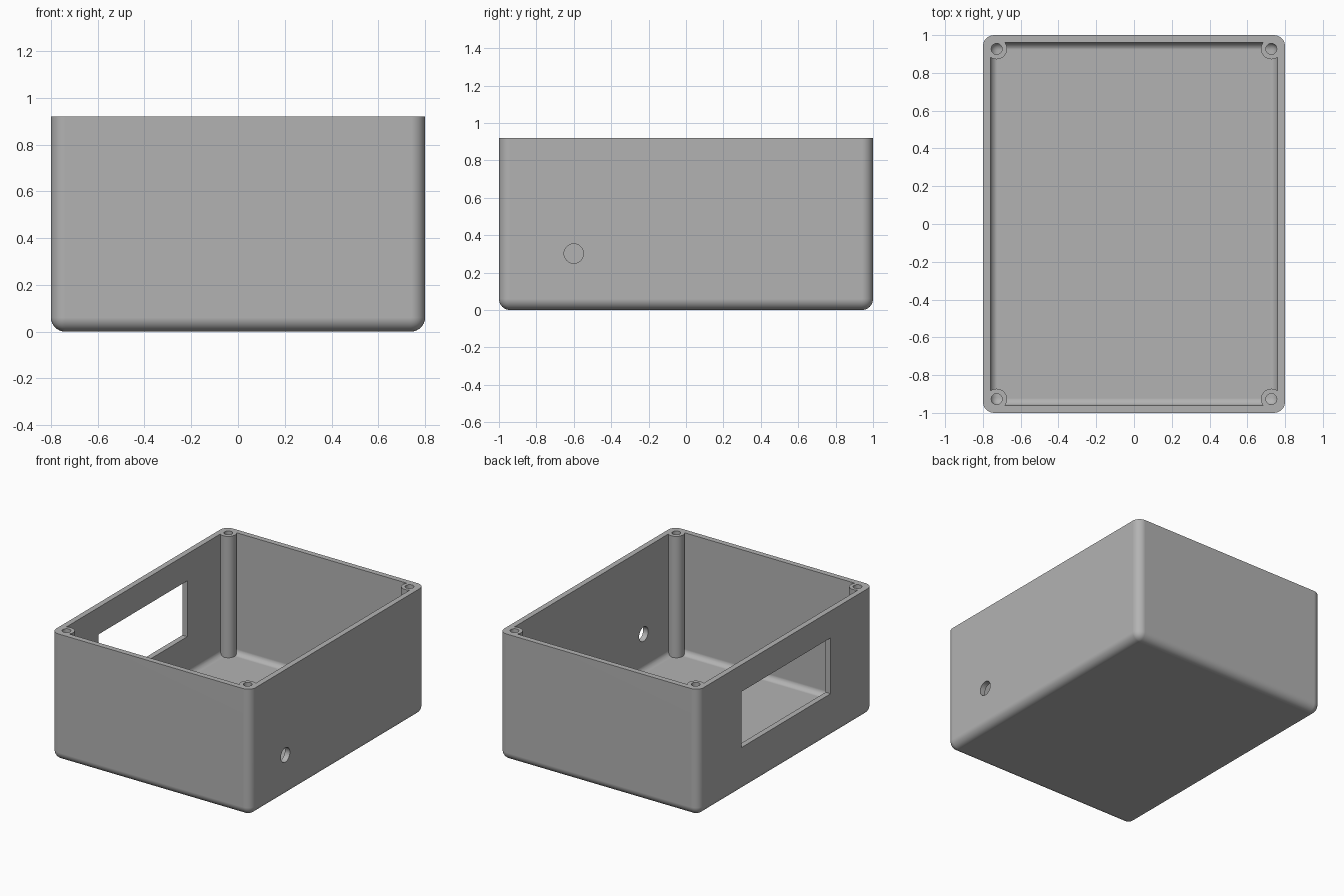
import bpy, bmesh, math
from mathutils import Matrix, Vector

default = bpy.data.objects.get("Cube")
if default:
    bpy.data.objects.remove(default, do_unlink=True)

HEIGHT, WALL = 0.92, 0.04
HALF_X, HALF_Y = 0.8, 1.0
ROUND_OUT, ROUND_IN = 0.06, 0.04
POST_X, POST_Y = 0.727, 0.927

grey = bpy.data.materials.new("plain grey")
grey.use_nodes = True
colour = (0.45, 0.45, 0.45, 1)
grey.diffuse_color = colour
grey.node_tree.nodes["Principled BSDF"].inputs["Base Color"].default_value = colour


def finish(name, bm):
    bmesh.ops.recalc_face_normals(bm, faces=bm.faces[:])
    mesh = bpy.data.meshes.new(name)
    bm.to_mesh(mesh)
    bm.free()
    mesh.materials.append(grey)
    obj = bpy.data.objects.new(name, mesh)
    bpy.context.collection.objects.link(obj)
    return obj


def box(name, low, high, radius=0):
    """Box between two corners; a radius rounds every edge but the top rim."""
    low, high = Vector(low), Vector(high)
    bm = bmesh.new()
    bmesh.ops.create_cube(bm, size=1)
    bmesh.ops.scale(bm, vec=high - low, verts=bm.verts)
    bmesh.ops.translate(bm, vec=(low + high) / 2, verts=bm.verts)
    if radius:
        edges = [e for e in bm.edges
                 if min(v.co.z for v in e.verts) < high.z - 0.001]
        bmesh.ops.bevel(bm, geom=edges, offset=radius, segments=8,
                        profile=0.5, affect='EDGES')
    return finish(name, bm)


def cylinder(name, centre, radius, depth, axis='Z', sides=40):
    bm = bmesh.new()
    turn = Matrix.Rotation(math.pi / 2, 4, 'Y') if axis == 'X' else Matrix()
    bmesh.ops.create_cone(bm, cap_ends=True, segments=sides, radius1=radius,
                          radius2=radius, depth=depth,
                          matrix=Matrix.Translation(centre) @ turn)
    return finish(name, bm)


def combine(target, tool, operation):
    tool.hide_render = True
    mod = target.modifiers.new(tool.name, 'BOOLEAN')
    mod.operation, mod.solver, mod.object = operation, 'EXACT', tool
    bpy.context.view_layer.objects.active = target
    bpy.ops.object.modifier_apply(modifier=mod.name)
    bpy.data.objects.remove(tool, do_unlink=True)


# Open-topped shell with rounded corners
case = box("enclosure", (-HALF_X, -HALF_Y, 0), (HALF_X, HALF_Y, HEIGHT), ROUND_OUT)
cavity = box("cavity", (WALL - HALF_X, WALL - HALF_Y, WALL),
             (HALF_X - WALL, HALF_Y - WALL, HEIGHT + 0.2), ROUND_IN)
combine(case, cavity, 'DIFFERENCE')

# Hollow screw posts in the corners, rising from the floor to the rim
base = 0.03
for sx in (-1, 1):
    for sy in (-1, 1):
        centre = (sx * POST_X, sy * POST_Y, (HEIGHT + base) / 2)
        post = cylinder("screw_post", centre, 0.055, HEIGHT - base)
        combine(post, cylinder("screw_hole", centre, 0.029, 2), 'DIFFERENCE')
        combine(case, post, 'UNION')

# Rectangular window in one long wall, round cable hole in the other
window = box("window_cut", (-HALF_X - 0.1, -0.515, 0.32), (-HALF_X + 0.1, 0.505, 0.725))
combine(case, window, 'DIFFERENCE')
cable_hole = cylinder("cable_hole", (HALF_X, -0.6, 0.302), 0.052, 0.2, axis='X')
combine(case, cable_hole, 'DIFFERENCE')

# Smooth fillets with crisp edges and flat walls
bpy.ops.object.select_all(action='DESELECT')
case.select_set(True)
bpy.context.view_layer.objects.active = case
bpy.ops.object.shade_smooth_by_angle(angle=math.radians(35))
normals = case.modifiers.new("even_walls", 'WEIGHTED_NORMAL')
normals.keep_sharp = True
